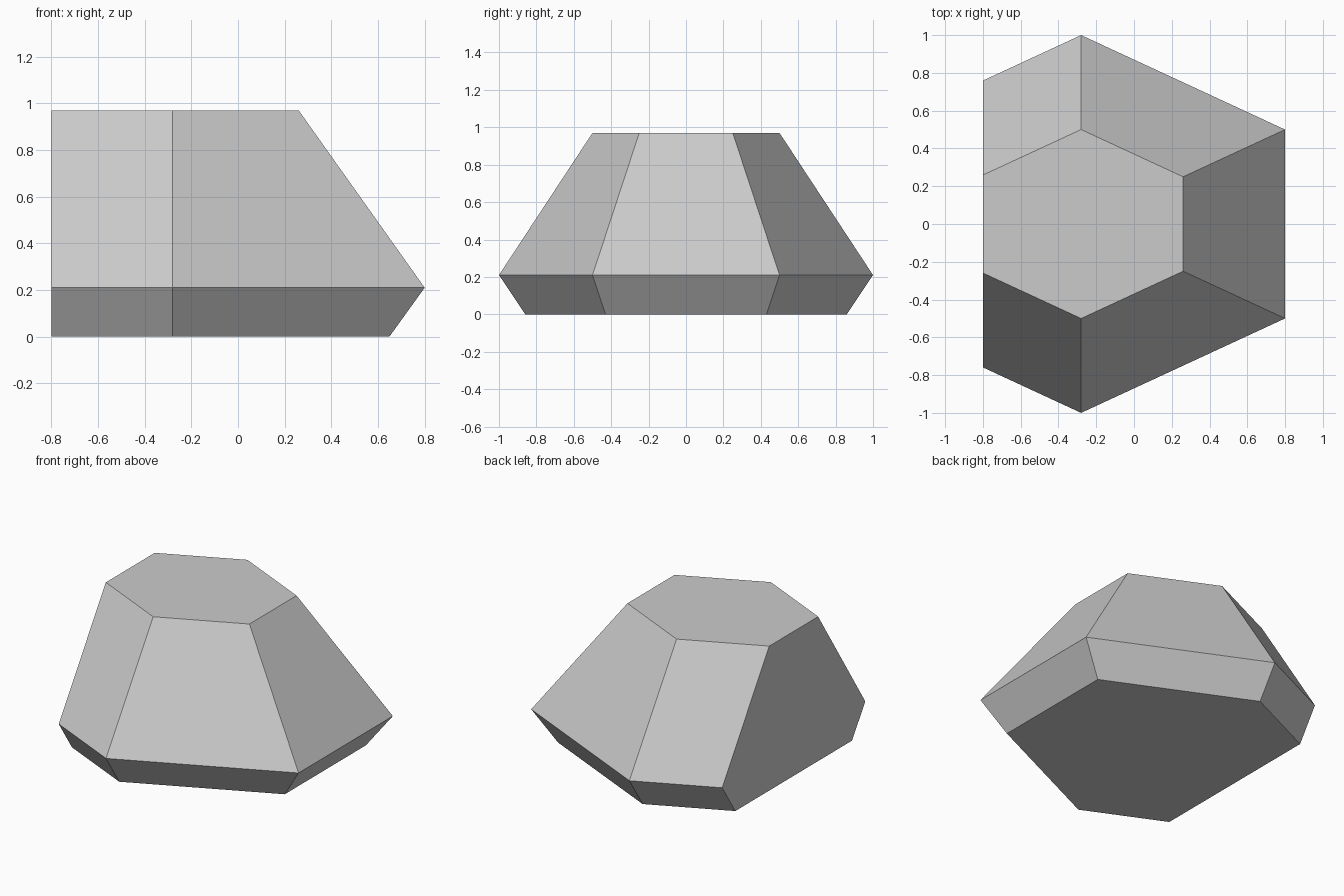
import bpy
import bmesh
from math import sin, cos, tau

cube = bpy.data.objects.get("Cube")
if cube:
    bpy.data.objects.remove(cube, do_unlink=True)

# Single flat grey
grey = bpy.data.materials.new("stone_grey")
grey.use_nodes = True
colour = (0.6, 0.6, 0.6, 1.0)
grey.diffuse_color = colour
grey.node_tree.nodes["Principled BSDF"].inputs["Base Color"].default_value = colour

CENTRE_X = -0.28   # hexagon centre
STRETCH_X = 1.247  # widening along x
CUT_X = -0.8       # flat cut side
LEVELS = [(0.0, 0.86), (0.21, 1.0), (0.97, 0.5)]  # height, radius

bm = bmesh.new()


def hex_ring(z, radius):
    return [bm.verts.new((CENTRE_X + STRETCH_X * radius * sin(i * tau / 6),
                          radius * cos(i * tau / 6), z)) for i in range(6)]


# Stacked hexagonal rings joined into a faceted block
rings = [hex_ring(z, r) for z, r in LEVELS]
for low, high in zip(rings, rings[1:]):
    for i in range(6):
        j = (i + 1) % 6
        bm.faces.new((low[i], low[j], high[j], high[i]))
bm.faces.new(rings[0])
bm.faces.new(rings[-1])

# Slice off the one side and close it with a flat face
cut = bmesh.ops.bisect_plane(bm, geom=bm.verts[:] + bm.edges[:] + bm.faces[:],
                             plane_co=(CUT_X, 0, 0), plane_no=(-1, 0, 0),
                             clear_outer=True)
rim = [e for e in cut["geom_cut"] if isinstance(e, bmesh.types.BMEdge)]
bmesh.ops.contextual_create(bm, geom=rim)
bmesh.ops.recalc_face_normals(bm, faces=bm.faces[:])

mesh = bpy.data.meshes.new("faceted_block")
bm.to_mesh(mesh)
bm.free()
mesh.materials.append(grey)
block = bpy.data.objects.new("faceted_block", mesh)
bpy.context.collection.objects.link(block)
